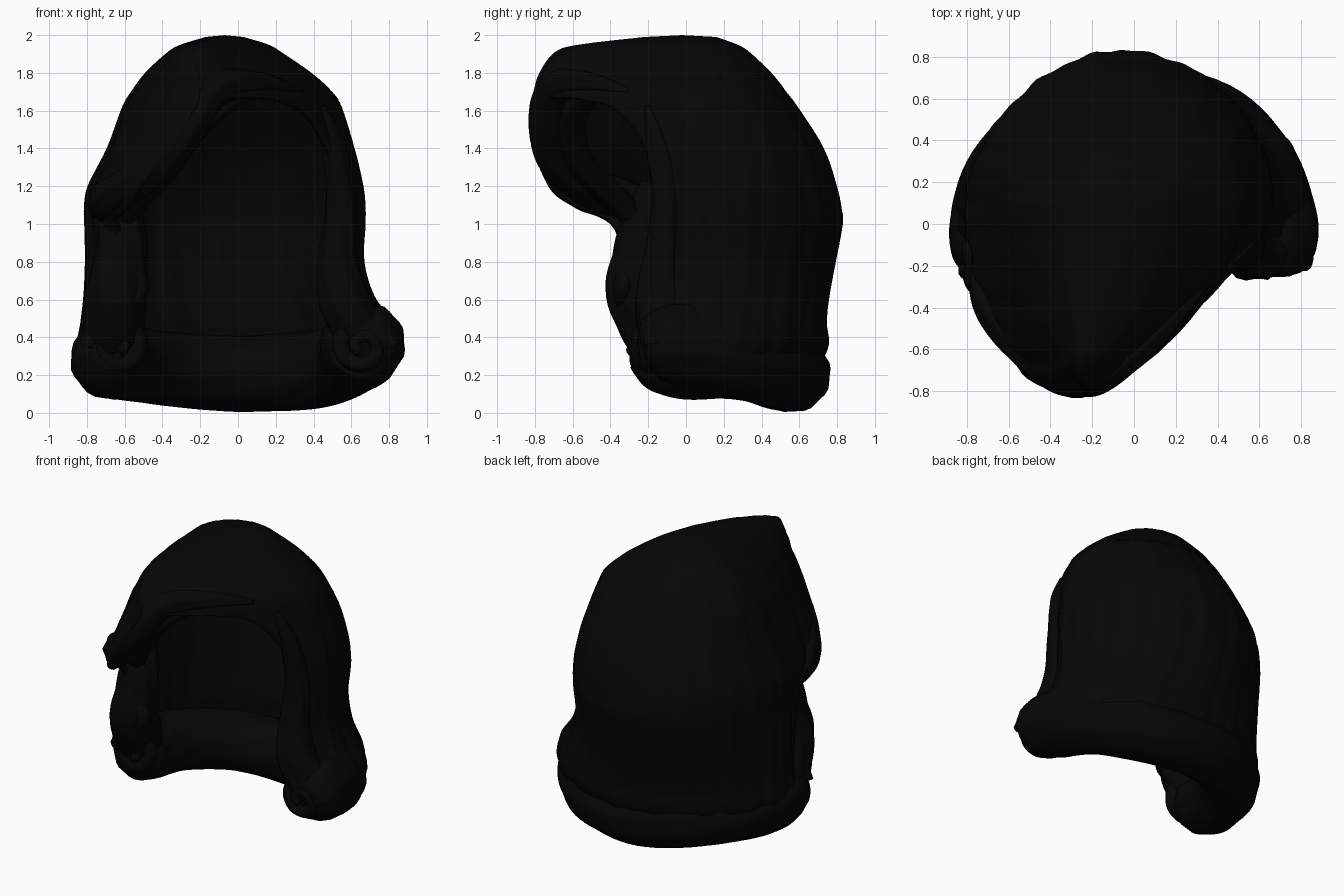
import bpy, bmesh, math
from mathutils import Vector

if "Cube" in bpy.data.objects:
    bpy.data.objects.remove(bpy.data.objects["Cube"])

hair = bpy.data.materials.new("black_hair")
hair.diffuse_color = (0.0018, 0.0018, 0.0018, 1)
hair.use_nodes = True
hair.node_tree.nodes["Principled BSDF"].inputs["Base Color"].default_value = hair.diffuse_color


def catmull(rows, steps):
    """Smoothly resample a list of equal-length number rows."""
    out = []
    n = len(rows)
    for i in range(n - 1):
        a, b, c, d = (rows[max(0, min(n - 1, i + k))] for k in (-1, 0, 1, 2))
        for s in range(steps):
            t = s / steps
            out.append([0.5 * (2 * q + (r - p) * t + (2 * p - 5 * q + 4 * r - w) * t * t
                        + (3 * q - p - 3 * r + w) * t ** 3)
                        for p, q, r, w in zip(a, b, c, d)])
    out.append(list(rows[-1]))
    return out


def finish(name, bm):
    bmesh.ops.recalc_face_normals(bm, faces=bm.faces)
    me = bpy.data.meshes.new(name)
    bm.to_mesh(me)
    bm.free()
    for p in me.polygons:
        p.use_smooth = True
    me.materials.append(hair)
    ob = bpy.data.objects.new(name, me)
    bpy.context.collection.objects.link(ob)
    return ob


def lock(name, pts, sides=28, strands=7, twist=1.0, groove=0.06):
    """Rounded, grooved lock of hair swept along (x, y, z, radius) points."""
    path = catmull(pts, 7)
    bm = bmesh.new()
    rings = []
    n = len(path)
    ref = Vector((0, 0, 1))
    for i, p in enumerate(path):
        c = Vector(p[:3])
        tan = (Vector(path[min(i + 1, n - 1)][:3]) - Vector(path[max(i - 1, 0)][:3])).normalized()
        ref = (ref - tan * ref.dot(tan))
        if ref.length < 0.05:
            ref = tan.orthogonal()
        ref.normalize()
        side = tan.cross(ref)
        ring = []
        for k in range(sides):
            a = 2 * math.pi * k / sides
            r = p[3] * (1 + groove * math.sin(strands * a + twist * i * 0.3))
            ring.append(bm.verts.new(c + (ref * math.cos(a) + side * math.sin(a)) * r))
        rings.append(ring)
    for a, b in zip(rings, rings[1:]):
        for k in range(sides):
            bm.faces.new((a[k], a[(k + 1) % sides], b[(k + 1) % sides], b[k]))
    bm.faces.new(rings[0])
    bm.faces.new(rings[-1])
    return finish(name, bm)


# Main shell: z, left x, right x, back y, front y, front apex x, right edge y, left edge y
CY = 0.08
rows = [
    (1.99, -.17, .03, .16, -.22, -.10, -.22, -.22),
    (1.95, -.30, .16, .27, -.56, -.22, -.56, -.56),
    (1.91, -.37, .23, .335, -.69, -.24, -.69, -.69),
    (1.80, -.49, .39, .45, -.77, -.22, -.77, -.77),
    (1.70, -.565, .50, .53, -.80, -.20, -.78, -.80),
    (1.62, -.61, .55, .59, -.82, -.22, -.40, -.82),
    (1.40, -.69, .615, .73, -.83, -.32, -.22, -.82),
    (1.20, -.79, .66, .80, -.76, -.44, -.17, -.73),
    (1.08, -.81, .67, .825, -.66, -.45, -.16, -.58),
    (1.00, -.81, .67, .83, -.62, -.35, -.16, -.40),
    (0.80, -.81, .665, .79, -.62, -.15, -.18, -.34),
    (0.62, -.82, .72, .755, -.62, -.10, -.18, -.33),
    (0.48, -.835, .82, .74, -.60, -.10, -.16, -.28),
    (0.36, -.85, .84, .75, -.60, -.10, -.10, -.20),
    (0.24, -.81, .80, .70, -.60, -.10, -.10, -.20),
]
N = 120
E_RIGHT, E_LEFT = 1.38, 1.15


def edge_angle(y, yf, e):
    f = max(0.0, min(1.0, (CY - y) / (CY - yf)))
    return math.asin(f ** (1 / e))


bm = bmesh.new()
grid = []
for z, xl, xr, yb, yf, cxf, er, el in catmull(rows, 5):
    a0 = -edge_angle(er, yf, E_RIGHT)
    a1 = math.pi + edge_angle(el, yf, E_LEFT)
    ring = []
    for k in range(N + 1):
        a = a0 + (a1 - a0) * k / N
        s, c = math.sin(a), math.cos(a)
        right = c > 0
        if s >= 0:
            e = 1.0 if right else 1.12
        else:
            e = E_RIGHT if right else E_LEFT
        # separate centre lines for the back and the swept front
        cx = (xl + xr) / 2 if s >= 0 else cxf
        x = cx + ((xr if right else xl) - cx) * abs(c) ** e
        y = CY + ((yb - CY) if s >= 0 else (yf - CY)) * abs(s) ** e
        g = 1 + 0.006 * math.sin(17 * a + 2.5 * z) + 0.005 * math.sin(31 * a - 3 * z)
        ring.append(bm.verts.new((x * g, CY + (y - CY) * g, z)))
    grid.append(ring)
for a, b in zip(grid, grid[1:]):
    for k in range(N):
        bm.faces.new((a[k], b[k], b[k + 1], a[k + 1]))
top = bm.verts.new((-.07, -.02, 2.0))
for k in range(N):
    bm.faces.new((top, grid[0][k], grid[0][k + 1]))
bmesh.ops.remove_doubles(bm, verts=bm.verts, dist=0.0005)
shell = finish("hair_shell", bm)
sol = shell.modifiers.new("thickness", 'SOLIDIFY')
sol.thickness = 0.03
sol.offset = -1

# Turned-under roll around the bottom
lock("bottom_roll", [
    (.66, -.22, .36, .10), (.67, -.15, .37, .19), (.66, 0, .36, .22), (.58, .27, .28, .20),
    (.36, .48, .225, .205), (0, .565, .205, .20), (-.36, .47, .235, .195),
    (-.60, .24, .27, .20), (-.68, 0, .28, .205), (-.67, -.17, .31, .18), (-.66, -.27, .33, .10)],
    sides=36, strands=9, groove=0.025)

# Swept fringe rim and the locks framing the face
lock("fringe_rim", [
    (.33, -.30, 1.70, .02), (.12, -.51, 1.74, .06), (-.12, -.69, 1.71, .09),
    (-.27, -.74, 1.50, .09), (-.42, -.68, 1.31, .09), (-.60, -.49, 1.18, .10),
    (-.69, -.30, 1.12, .10), (-.70, -.08, 1.02, .04)])
lock("fringe_inner_strand", [
    (.24, -.32, 1.72, .03), (.02, -.50, 1.70, .06), (-.20, -.60, 1.54, .07),
    (-.36, -.55, 1.32, .07), (-.55, -.36, 1.12, .07), (-.62, -.20, .95, .04)])
lock("right_face_lock", [
    (.44, -.20, 1.62, .02), (.51, -.15, 1.40, .06), (.545, -.10, 1.10, .08),
    (.53, -.12, .82, .10), (.56, -.14, .60, .13), (.65, -.10, .42, .14)])
lock("left_face_lock", [
    (-.66, -.16, 1.20, .08), (-.62, -.22, 1.00, .12), (-.62, -.25, .80, .14),
    (-.64, -.27, .64, .155), (-.66, -.20, .48, .16), (-.68, -.12, .36, .15)])


# Spiral curl ends
def curl(name, cx, cy, cz, r, flip):
    pts = []
    for i in range(15):
        a = i * 0.75
        d = r * (1 - i / 17)
        pts.append((cx + flip * d * math.cos(a), cy - 0.005 * i,
                    cz + d * math.sin(a), 0.055 - 0.002 * i))
    lock(name, pts, sides=14, strands=4)


curl("right_curl", .66, -.17, .35, .15, 1)
curl("left_curl", -.64, -.22, .35, .15, -1)
curl("left_upper_curl", -.60, -.31, .66, .11, -1)
